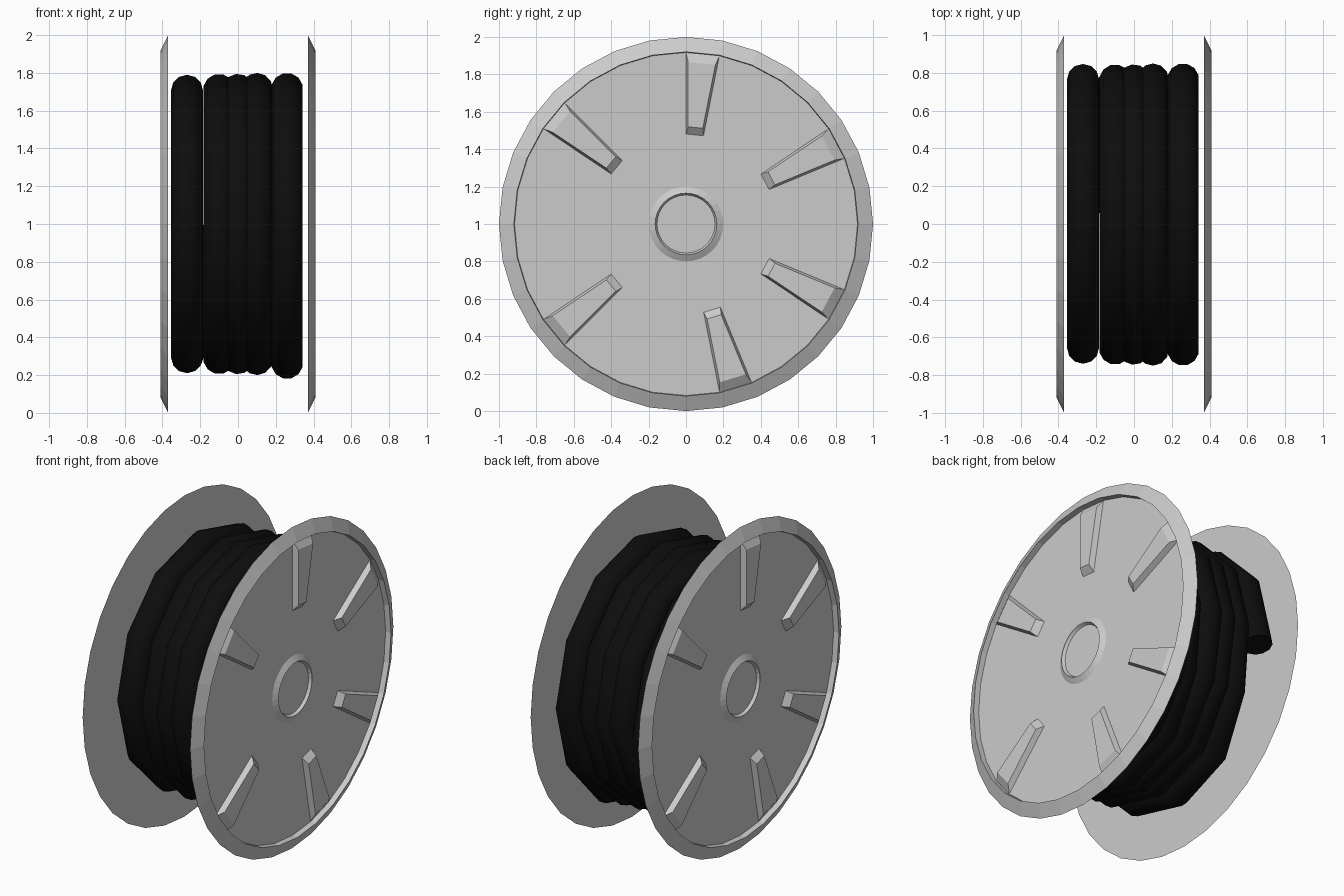
import bpy, bmesh, math
from mathutils import Vector

if "Cube" in bpy.data.objects:
    bpy.data.objects.remove(bpy.data.objects["Cube"])

SEG = 32
STEP = 2 * math.pi / SEG

def polar(x, r, a):
    # point around the spool axis, angle clockwise from the top
    return Vector((x, r * math.sin(a), 1 + r * math.cos(a)))

def finish(bm, name):
    bmesh.ops.recalc_face_normals(bm, faces=bm.faces)
    me = bpy.data.meshes.new(name)
    bm.to_mesh(me)
    bm.free()
    ob = bpy.data.objects.new(name, me)
    bpy.context.collection.objects.link(ob)
    return ob

def lathe(name, profile):
    bm = bmesh.new()
    rings = [[bm.verts.new(polar(x, r, i * STEP)) for i in range(SEG)] for x, r in profile]
    for a, b in zip(rings, rings[1:]):
        for i in range(SEG):
            j = (i + 1) % SEG
            bm.faces.new((a[i], a[j], b[j], b[i]))
    bm.faces.new(rings[0])
    bm.faces.new(rings[-1])
    return finish(bm, name)

def rib(name, slot):
    # tapered raised block filling one flange segment
    a0, a1 = slot * STEP, (slot + 1) * STEP
    base = [polar(.374, r, a) for r, a in ((.48, a0), (.48, a1), (.917, a1), (.917, a0))]
    top = []
    for r, lo in ((.52, True), (.52, False), (.865, False), (.865, True)):
        inset = .012 / r
        top.append(polar(.408, r, a0 + inset if lo else a1 - inset))
    bm = bmesh.new()
    b = [bm.verts.new(p) for p in base]
    t = [bm.verts.new(p) for p in top]
    bm.faces.new(b)
    bm.faces.new(t)
    for i in range(4):
        j = (i + 1) % 4
        bm.faces.new((b[i], b[j], t[j], t[i]))
    return finish(bm, name)

# Flanges: dished disc with sharp rim, raised hub ring and six ribs, repeated turned half round
flange_profile = [(.37, .2), (.37, 1), (.41, .92), (.375, .917), (.375, .2), (.395, .165), (.377, .155)]
for side, turn in (("right", 0), ("left", math.pi)):
    parts = [lathe(side + "_flange", flange_profile)]
    for n, slot in enumerate((0, 5, 10, 14, 20, 27)):
        parts.append(rib(f"{side}_flange_rib_{n + 1}", slot))
    for ob in parts:
        ob.rotation_euler.z = turn

# Cable: five loose turns, each stepping sideways low at the back
lanes = [-.27, -.10, .0, .10, .26, .26]
radii = [.705, .71, .71, .715, .715, .715]
PER = 12
points = []
for k in range(PER * 5 + 1):
    turn, part = divmod(k / PER, 1)
    turn = int(turn)
    nxt = min(turn + 1, 5)
    f = max(0, (part - .77) / .23)
    f = f * f * (3 - 2 * f)
    x = lanes[turn] * (1 - f) + lanes[nxt] * f
    r = radii[turn] * (1 - f) + radii[nxt] * f
    a = 2 * math.pi * part - .0
    sag = -.02 if turn == 4 and math.sin(a) < -.7 else 0
    points.append((x, .05 + r * math.cos(a), 1 + r * math.sin(a) + sag))
points[0] = (-.27, .765, .94)
points.append((.26, .70, 1.2))

cu = bpy.data.curves.new("cable", 'CURVE')
cu.dimensions = '3D'
cu.bevel_depth = .085
cu.bevel_resolution = 4
cu.use_fill_caps = True
sp = cu.splines.new('POLY')
sp.points.add(len(points) - 1)
for p, co in zip(sp.points, points):
    p.co = (*co, 1)
cable = bpy.data.objects.new("cable", cu)
bpy.context.collection.objects.link(cable)
black = bpy.data.materials.new("cable_black")
black.diffuse_color = (.004, .004, .004, 1)
black.use_nodes = True
black.node_tree.nodes["Principled BSDF"].inputs["Base Color"].default_value = black.diffuse_color
cu.materials.append(black)
bpy.context.view_layer.objects.active = cable
cable.select_set(True)
bpy.ops.object.convert(target='MESH')
